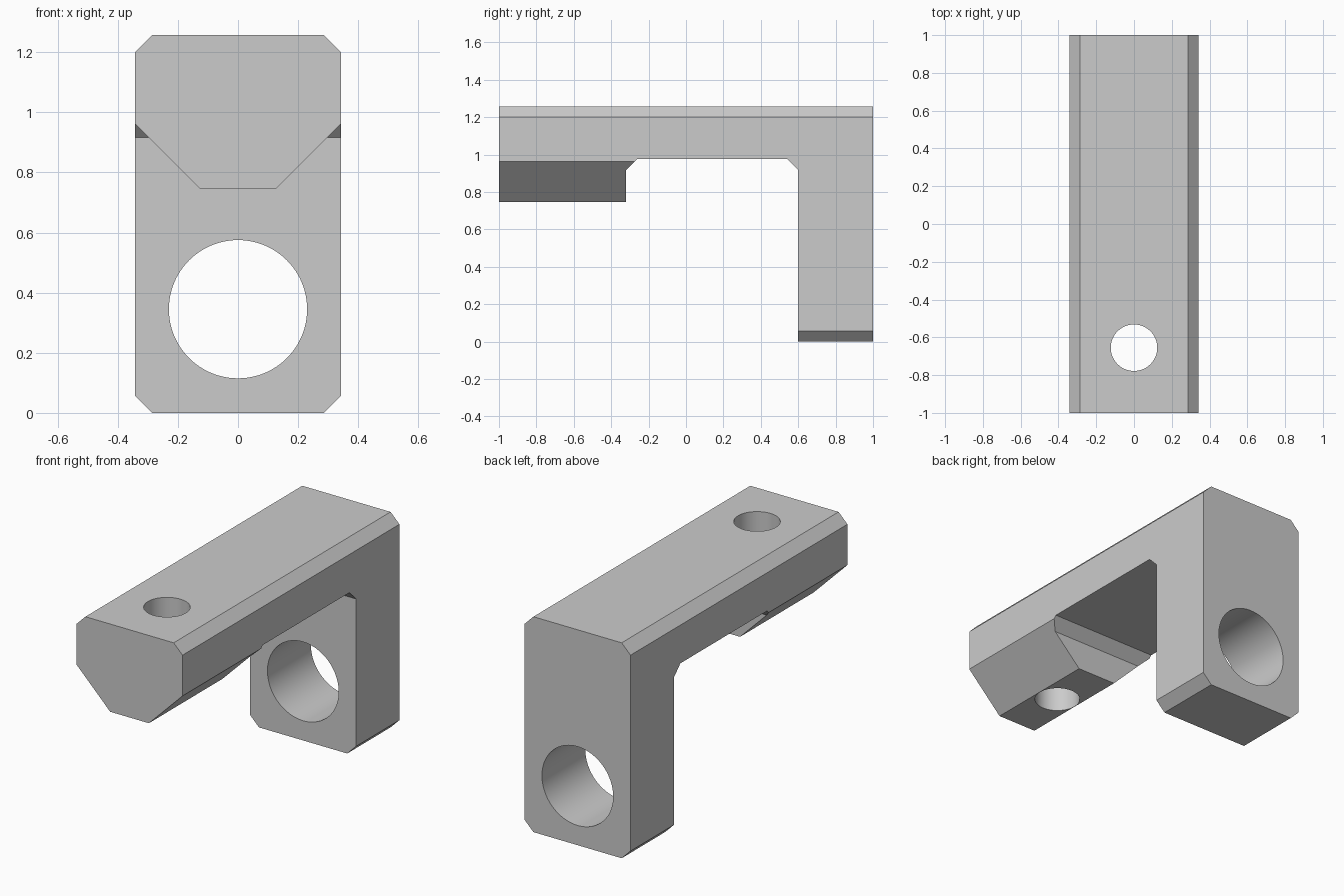
import bpy, bmesh, math
from mathutils import Vector

cube = bpy.data.objects.get("Cube")
if cube:
    bpy.data.objects.remove(cube, do_unlink=True)

grey = bpy.data.materials.new("plain grey")
grey.use_nodes = True
colour = (0.6, 0.6, 0.6, 1)
grey.diffuse_color = colour
grey.node_tree.nodes["Principled BSDF"].inputs["Base Color"].default_value = colour


def prism(name, outline, axis, start, end):
    """Extrude a 2D outline along x (outline in y, z) or y (outline in x, z)."""
    bm = bmesh.new()
    if axis == "x":
        pts = [(start, a, z) for a, z in outline]
        step = Vector((end - start, 0, 0))
    else:
        pts = [(a, start, z) for a, z in outline]
        step = Vector((0, end - start, 0))
    face = bm.faces.new([bm.verts.new(p) for p in pts])
    swept = bmesh.ops.extrude_face_region(bm, geom=[face])["geom"]
    bmesh.ops.translate(bm, vec=step, verts=[v for v in swept if isinstance(v, bmesh.types.BMVert)])
    bmesh.ops.recalc_face_normals(bm, faces=bm.faces)
    mesh = bpy.data.meshes.new(name)
    bm.to_mesh(mesh)
    bm.free()
    mesh.materials.append(grey)
    obj = bpy.data.objects.new(name, mesh)
    bpy.context.collection.objects.link(obj)
    return obj


def drill(name, radius, depth, location, rotation=(0, 0, 0)):
    bpy.ops.mesh.primitive_cylinder_add(vertices=96, radius=radius, depth=depth,
                                        location=location, rotation=rotation)
    obj = bpy.context.object
    obj.name = name
    obj.data.materials.append(grey)
    return obj


def combine(target, tool, operation):
    tool.hide_render = True
    mod = target.modifiers.new("cut", "BOOLEAN")
    mod.operation = operation
    mod.solver = "EXACT"
    mod.object = tool
    bpy.context.view_layer.objects.active = target
    bpy.ops.object.modifier_apply(modifier=mod.name)
    bpy.data.objects.remove(tool, do_unlink=True)


# Side profile of arm and leg, oversized where the front outline trims it
bracket = prism("bracket", [
    (-1, 1.35), (1, 1.35), (1, -0.1), (0.6, -0.1), (0.6, 0.917), (0.54, 0.977),
    (-0.26, 0.977), (-0.32, 0.917), (-0.32, 0.745), (-1, 0.745)], "x", -0.4, 0.4)

# Front outline with chamfered corners
w, h, c = 0.342, 1.257, 0.057
outline = [(-w, c), (-w + c, 0), (w - c, 0), (w, c),
           (w, h - c), (w - c, h), (-w + c, h), (-w, h - c)]
combine(bracket, prism("outline_tool", outline, "y", -1.1, 1.1), "INTERSECT")

# Sloped flanks under the front of the arm
for s in (-1, 1):
    wedge = [(s * 0.025, 0.645), (s * 0.442, 1.062), (s * 0.442, 0.645)]
    combine(bracket, prism("flank_tool", wedge, "y", -1.1, 0.14), "DIFFERENCE")

# Bolt hole through the arm and large bore through the leg
combine(bracket, drill("bolt_tool", 0.123, 1, (0, -0.655, 1)), "DIFFERENCE")
combine(bracket, drill("bore_tool", 0.23, 0.8, (0, 0.8, 0.345), (math.pi / 2, 0, 0)), "DIFFERENCE")

bpy.ops.object.select_all(action="DESELECT")
bracket.select_set(True)
bpy.context.view_layer.objects.active = bracket
bpy.ops.object.shade_smooth_by_angle(angle=math.radians(25))
